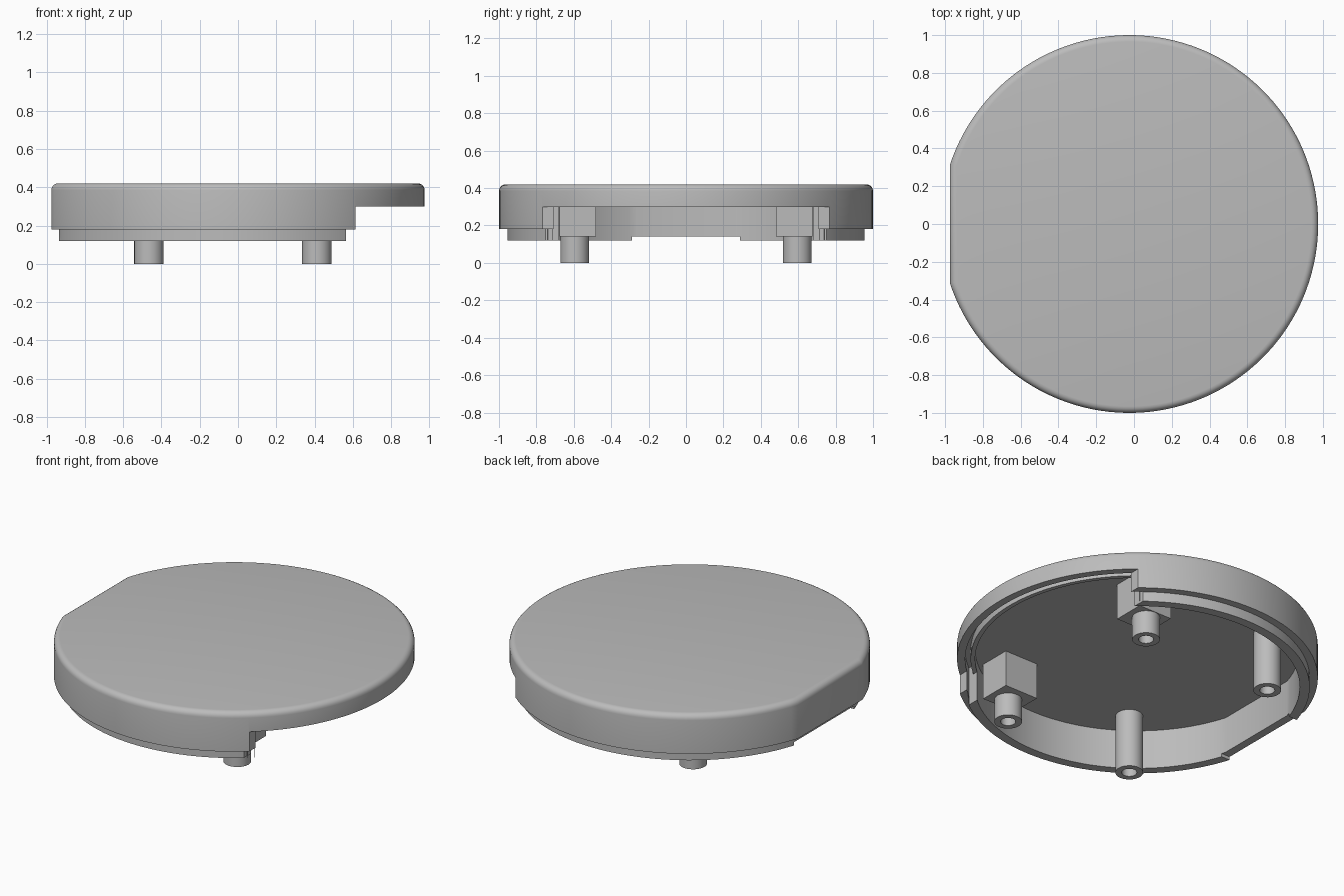
import bpy, bmesh, math

cube = bpy.data.objects.get("Cube")
if cube:
    bpy.data.objects.remove(cube, do_unlink=True)

CX = -0.025          # centre of the round outline
CEILING = 0.36
RIM = 0.30           # underside of the rim over the opening

grey = bpy.data.materials.new("plain grey")
grey.use_nodes = True
grey.diffuse_color = (0.5, 0.5, 0.5, 1)
grey.node_tree.nodes["Principled BSDF"].inputs["Base Color"].default_value = (0.5, 0.5, 0.5, 1)


def finish(name, bm):
    bmesh.ops.recalc_face_normals(bm, faces=bm.faces)
    mesh = bpy.data.meshes.new(name)
    bm.to_mesh(mesh)
    bm.free()
    mesh.materials.append(grey)
    obj = bpy.data.objects.new(name, mesh)
    bpy.context.collection.objects.link(obj)
    return obj


def arc(r, start, end, steps=128):
    return [(CX + r * math.cos(start + (end - start) * i / steps),
             r * math.sin(start + (end - start) * i / steps)) for i in range(steps + 1)]


def left_of_flat(r, flat_x):
    """Round outline with its -x side cut straight."""
    a = math.acos((flat_x - CX) / r)
    return arc(r, -a, a)


def right_of(r, x):
    """Arc of the outline beyond a given x."""
    a = math.acos((x - CX) / r)
    return arc(r, -a, a)


def prism(name, points, z0, z1, round_top=0):
    bm = bmesh.new()
    base = bm.faces.new([bm.verts.new((x, y, z0)) for x, y in points])
    ext = bmesh.ops.extrude_face_region(bm, geom=[base], use_keep_orig=True)
    verts = [v for v in ext["geom"] if isinstance(v, bmesh.types.BMVert)]
    bmesh.ops.translate(bm, verts=verts, vec=(0, 0, z1 - z0))
    if round_top:
        edges = [e for e in bm.edges if all(v.co.z > z1 - 1e-4 for v in e.verts)]
        bmesh.ops.bevel(bm, geom=edges, offset=round_top, segments=5,
                        profile=0.5, affect='EDGES')
    return finish(name, bm)


def box(name, x0, x1, y0, y1, z0, z1):
    return prism(name, [(x0, y0), (x1, y0), (x1, y1), (x0, y1)], z0, z1)


def activate(obj):
    bpy.ops.object.select_all(action='DESELECT')
    obj.select_set(True)
    bpy.context.view_layer.objects.active = obj


def boolean(obj, other, operation='DIFFERENCE'):
    mod = obj.modifiers.new("cut", 'BOOLEAN')
    mod.object, mod.operation, mod.solver = other, operation, 'EXACT'
    activate(obj)
    bpy.ops.object.modifier_apply(modifier=mod.name)
    bpy.data.objects.remove(other, do_unlink=True)


# Shell: rounded cap with a recessed lip below it
shell = prism("cover_shell", left_of_flat(1.0, -0.975), 0.18, 0.42, 0.035)
boolean(shell, prism("lip", left_of_flat(0.955, -0.935), 0.12, 0.25), 'UNION')

# Hollow inside, side opening, and stepped wall ends
boolean(shell, prism("cavity", left_of_flat(0.90, -0.885), -0.1, CEILING))
boolean(shell, box("opening", 0.615, 1.2, -1.2, 1.2, -0.1, RIM))
boolean(shell, prism("lip_end", right_of(0.955, 0.565), -0.1, RIM))

# Groove in the rim over the opening
boolean(shell, prism("groove", right_of(0.955, 0.565) + right_of(0.925, 0.565)[::-1],
                     0.25, CEILING - 0.005))

# Shallow notch under the flat side
boolean(shell, box("notch", -1.1, -0.87, -0.29, 0.29, 0.0, 0.14))
activate(shell)
bpy.ops.object.shade_smooth_by_angle(angle=math.radians(30))


def post(name, x, y):
    """Hollow screw post."""
    bm = bmesh.new()
    profile = [(0, 0.28), (0.042, 0.28), (0.042, 0), (0.077, 0), (0.077, 0.38), (0, 0.38)]
    verts = [bm.verts.new((r, 0, z)) for r, z in profile]
    edges = [bm.edges.new(pair) for pair in zip(verts, verts[1:])]
    bmesh.ops.spin(bm, geom=verts + edges, cent=(0, 0, 0), axis=(0, 0, 1),
                   angle=math.tau, steps=32, use_duplicate=False)
    bmesh.ops.remove_doubles(bm, verts=bm.verts, dist=1e-4)
    bmesh.ops.translate(bm, verts=bm.verts, vec=(x, y, 0))
    obj = finish(name, bm)
    activate(obj)
    bpy.ops.object.shade_smooth_by_angle(angle=math.radians(30))


# Four posts, with blocks around the two beside the opening
for side, s in (("front", -1), ("back", 1)):
    post(side + "_left_post", 0.412, s * 0.595)
    post(side + "_right_post", -0.465, s * 0.595)
    y0, y1 = sorted((s * 0.48, s * 0.675))
    block = box(side + "_post_block", 0.30, 0.525, y0, y1, 0.14, 0.38)
    # Clear the screw hole through the block
    hole = box("hole", 0.382, 0.442, s * 0.595 - 0.03, s * 0.595 + 0.03, 0.1, 0.28)
    boolean(block, hole)
